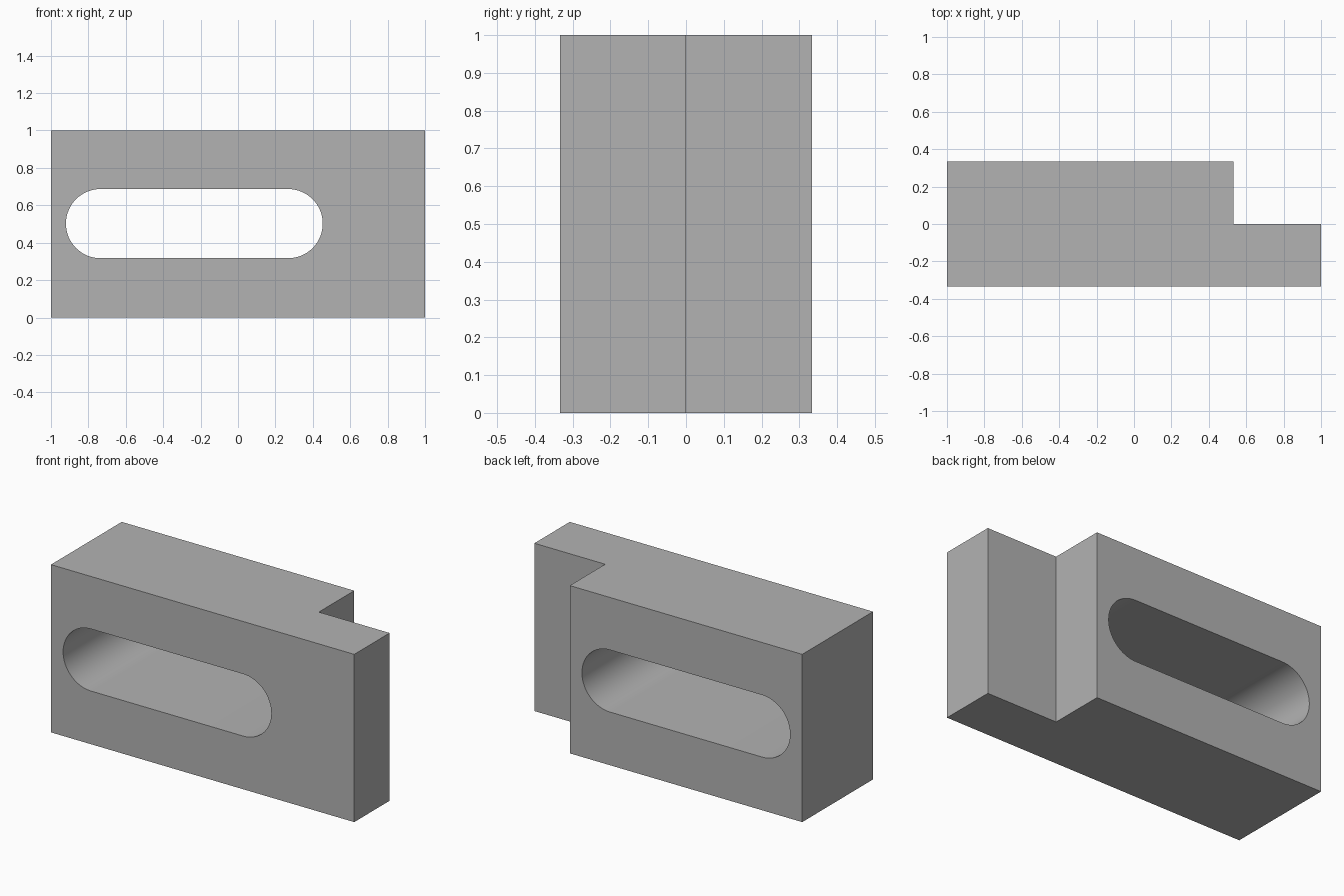
import bpy
import bmesh
from math import cos, sin, pi, radians

cube = bpy.data.objects.get("Cube")
if cube:
    bpy.data.objects.remove(cube)

HALF_DEPTH = 1 / 3
STEP_X = 0.533
SLOT_LEFT, SLOT_RIGHT, SLOT_Z, SLOT_RADIUS = -0.735, 0.268, 0.502, 0.185
ARC_STEPS = 32

grey = bpy.data.materials.new("plain_grey")
grey.use_nodes = True
colour = (0.45, 0.45, 0.45, 1)
grey.diffuse_color = colour
grey.node_tree.nodes["Principled BSDF"].inputs["Base Color"].default_value = colour


def prism(name, outline, direction):
    """Extrude a closed outline of 3D points into a solid."""
    bm = bmesh.new()
    face = bm.faces.new([bm.verts.new(p) for p in outline])
    swept = bmesh.ops.extrude_face_region(bm, geom=[face])["geom"]
    bmesh.ops.translate(bm, vec=direction,
                        verts=[v for v in swept if isinstance(v, bmesh.types.BMVert)])
    bmesh.ops.recalc_face_normals(bm, faces=bm.faces)
    mesh = bpy.data.meshes.new(name)
    bm.to_mesh(mesh)
    bm.free()
    mesh.materials.append(grey)
    obj = bpy.data.objects.new(name, mesh)
    bpy.context.collection.objects.link(obj)
    return obj


# Block with a full-height step at the back left
d = HALF_DEPTH
plan = [(-1, -d), (1, -d), (1, 0), (STEP_X, 0), (STEP_X, d), (-1, d)]
block = prism("slotted_block", [(x, y, 0) for x, y in plan], (0, 0, 1))

# Rounded slot running from front to back
slot_outline = []
for centre, start in ((SLOT_RIGHT, -pi / 2), (SLOT_LEFT, pi / 2)):
    for i in range(ARC_STEPS + 1):
        a = start + pi * i / ARC_STEPS
        slot_outline.append((centre + SLOT_RADIUS * cos(a), -0.5,
                             SLOT_Z + SLOT_RADIUS * sin(a)))
cutter = prism("slot_cutter", slot_outline, (0, 1, 0))

cut = block.modifiers.new("slot", 'BOOLEAN')
cut.operation = 'DIFFERENCE'
cut.solver = 'EXACT'
cut.object = cutter
bpy.ops.object.select_all(action='DESELECT')
block.select_set(True)
bpy.context.view_layer.objects.active = block
bpy.ops.object.modifier_apply(modifier=cut.name)
bpy.data.objects.remove(cutter)

# Smooth slot ends, crisp block edges
bpy.ops.object.shade_smooth_by_angle(angle=radians(30))
